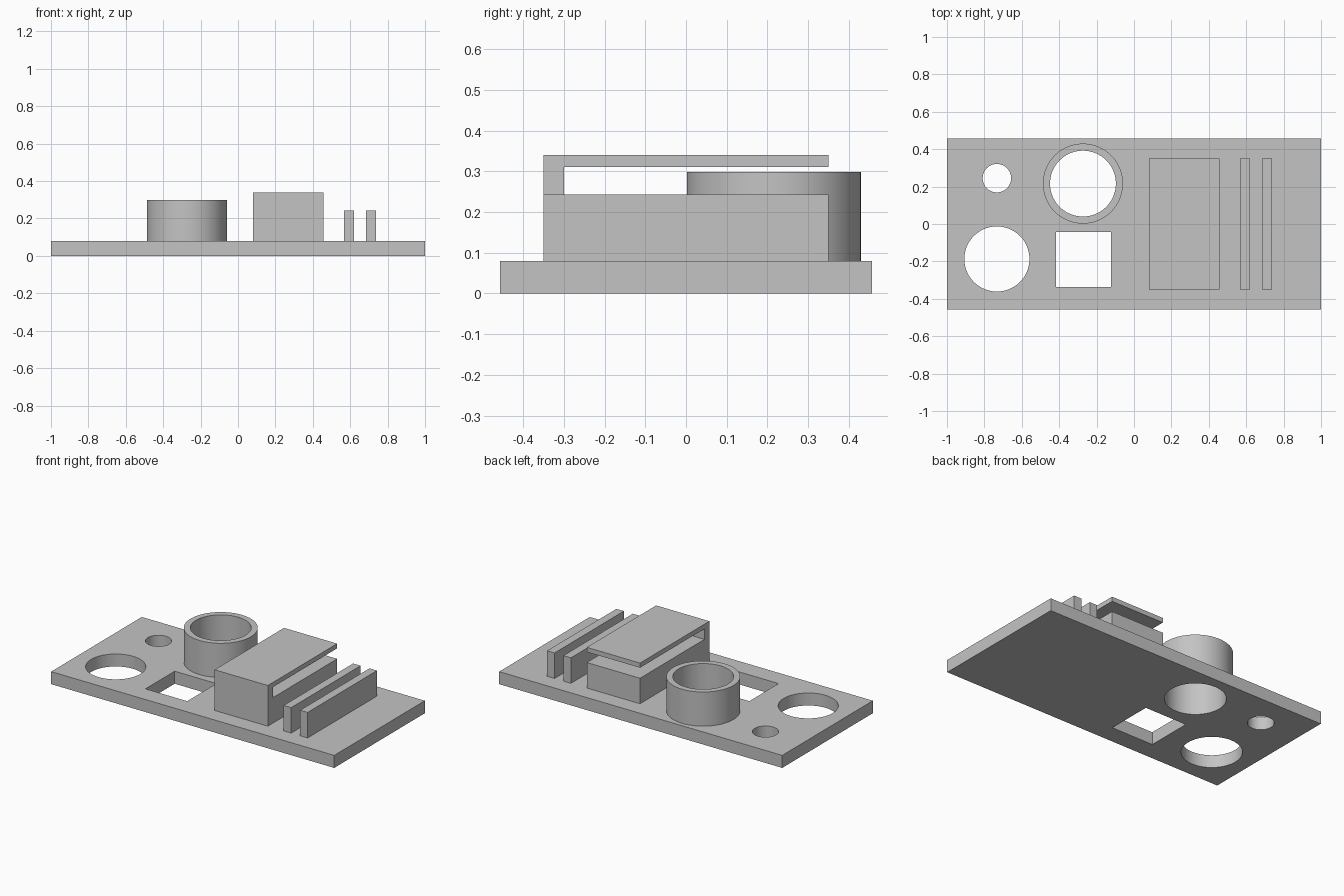
import bpy
import bmesh
import math
from mathutils import Vector

if "Cube" in bpy.data.objects:
    bpy.data.objects.remove(bpy.data.objects["Cube"], do_unlink=True)

# One plain grey for every part
GREY = (0.55, 0.55, 0.55, 1)
grey = bpy.data.materials.new("plain_grey")
grey.use_nodes = True
grey.diffuse_color = GREY
grey.node_tree.nodes["Principled BSDF"].inputs["Base Color"].default_value = GREY

PLATE_TOP = 0.08
LOW_TOP = 0.243
DEPTH = 0.35
SIDES = 96


def activate(obj):
    bpy.ops.object.select_all(action="DESELECT")
    obj.select_set(True)
    bpy.context.view_layer.objects.active = obj


def box(name, low, high):
    low, high = Vector(low), Vector(high)
    bpy.ops.mesh.primitive_cube_add(size=1, location=(low + high) / 2)
    obj = bpy.context.object
    obj.name = name
    obj.scale = high - low
    bpy.ops.object.transform_apply(location=False, rotation=False, scale=True)
    obj.data.materials.append(grey)
    return obj


def cylinder(name, centre, radius, bottom, top):
    bpy.ops.mesh.primitive_cylinder_add(
        vertices=SIDES, radius=radius, depth=top - bottom,
        location=(*centre, (top + bottom) / 2))
    obj = bpy.context.object
    obj.name = name
    obj.data.materials.append(grey)
    return obj


def cut(target, cutters):
    for cutter in cutters:
        mod = target.modifiers.new("hole", "BOOLEAN")
        mod.operation = "DIFFERENCE"
        mod.solver = "EXACT"
        mod.object = cutter
        activate(target)
        bpy.ops.object.modifier_apply(modifier=mod.name)
        bpy.data.objects.remove(cutter, do_unlink=True)
    activate(target)
    bpy.ops.object.shade_smooth_by_angle(angle=math.radians(30))


# Base plate with three round openings and a square one
tube_centre, tube_bore = (-0.273, 0.216), 0.176
plate = box("base_plate", (-1, -0.457, 0), (1, 0.457, PLATE_TOP))
cut(plate, [
    cylinder("small_hole", (-0.733, 0.245), 0.076, -0.1, 0.2),
    cylinder("large_hole", (-0.733, -0.187), 0.174, -0.1, 0.2),
    cylinder("tube_hole", tube_centre, tube_bore, -0.1, 0.2),
    box("square_hole", (-0.418, -0.337, -0.1), (-0.123, -0.042, 0.2)),
])

# Open tube standing on the plate
tube = cylinder("tube", tube_centre, 0.214, PLATE_TOP, 0.298)
cut(tube, [cylinder("tube_bore", tube_centre, tube_bore, 0, 0.4)])

# Block with an overhanging shelf: side profile (y, z) extruded along x
profile = [(-DEPTH, PLATE_TOP), (DEPTH, PLATE_TOP), (DEPTH, LOW_TOP),
           (-0.3, LOW_TOP), (-0.3, 0.31), (DEPTH, 0.31),
           (DEPTH, 0.34), (-DEPTH, 0.34)]
bm = bmesh.new()
face = bm.faces.new([bm.verts.new((0.08, y, z)) for y, z in profile])
grown = bmesh.ops.extrude_face_region(bm, geom=[face])["geom"]
bmesh.ops.translate(bm, vec=(0.376, 0, 0),
                    verts=[v for v in grown if isinstance(v, bmesh.types.BMVert)])
bmesh.ops.recalc_face_normals(bm, faces=bm.faces)
mesh = bpy.data.meshes.new("shelf_block")
bm.to_mesh(mesh)
bm.free()
mesh.materials.append(grey)
bpy.context.collection.objects.link(bpy.data.objects.new("shelf_block", mesh))

# Two thin upright fins
for name, x in (("inner_fin", 0.568), ("outer_fin", 0.684)):
    box(name, (x, -DEPTH, PLATE_TOP), (x + 0.053, DEPTH, LOW_TOP))
